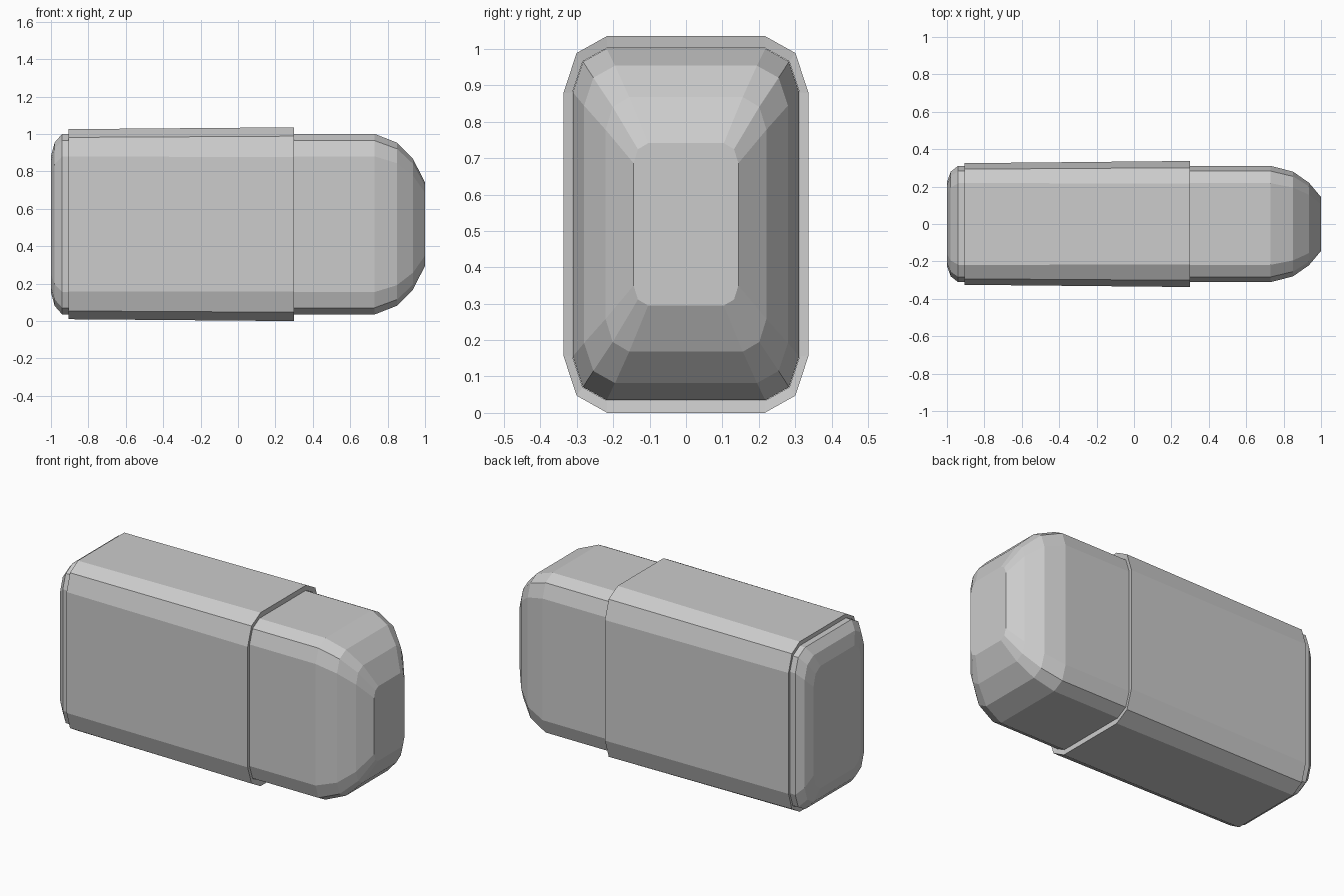
import bpy, bmesh

if "Cube" in bpy.data.objects:
    bpy.data.objects.remove(bpy.data.objects["Cube"])

ZC = 0.518  # centre height of the body


def ring(bm, x, hy, hz, cy, cz):
    """Rounded rectangle across x: two chamfer segments per corner."""
    corner = [(hy, hz - cz), (hy - 0.3 * cy, hz - 0.3 * cz), (hy - cy, hz)]
    pts = []
    for sy, sz in ((1, 1), (-1, 1), (-1, -1), (1, -1)):
        c = corner if sy * sz > 0 else corner[::-1]
        pts += [(x, sy * a, ZC + sz * b) for a, b in c]
    return [bm.verts.new(p) for p in pts]


def loft(name, sections, closed):
    bm = bmesh.new()
    rings = [ring(bm, *s) for s in sections]
    pairs = list(zip(rings, rings[1:]))
    if closed:
        pairs.append((rings[-1], rings[0]))
    else:
        bm.faces.new(rings[0])
        bm.faces.new(rings[-1])
    for a, b in pairs:
        for i in range(len(a)):
            j = (i + 1) % len(a)
            bm.faces.new((a[i], a[j], b[j], b[i]))
    bmesh.ops.recalc_face_normals(bm, faces=bm.faces[:])
    mesh = bpy.data.meshes.new(name)
    bm.to_mesh(mesh)
    bm.free()
    obj = bpy.data.objects.new(name, mesh)
    bpy.context.collection.objects.link(obj)
    return obj


# Eraser block: slightly rounded left end, worn round right end
loft("eraser_block", [
    (-1.0, 0.225, 0.365, 0.065, 0.10),
    (-0.98, 0.28, 0.437, 0.085, 0.115),
    (-0.94, 0.311, 0.483, 0.093, 0.12),
    (0.73, 0.311, 0.483, 0.093, 0.12),
    (0.85, 0.28, 0.436, 0.085, 0.11),
    (0.935, 0.221, 0.35, 0.065, 0.09),
    (1.0, 0.144, 0.223, 0.04, 0.055),
], False)

# Paper sleeve: a slightly flared open tube with thin rims
loft("paper_sleeve", [
    (-0.905, 0.325, 0.508, 0.106, 0.147),
    (0.3, 0.337, 0.518, 0.121, 0.158),
    (0.295, 0.312, 0.484, 0.094, 0.121),
    (-0.905, 0.312, 0.484, 0.094, 0.121),
], True)
